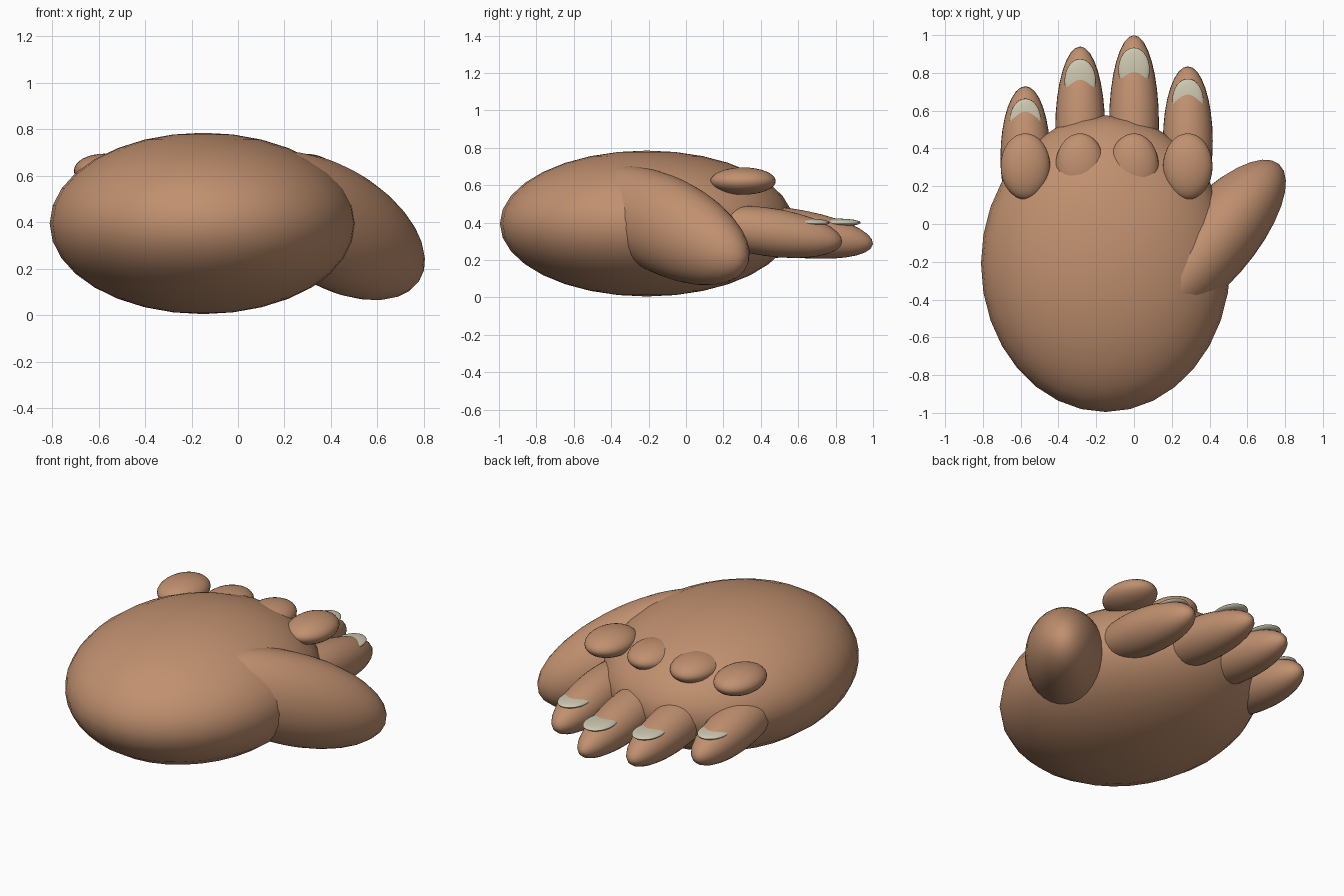
import bpy
from mathutils import Vector

if "Cube" in bpy.data.objects:
    bpy.data.objects.remove(bpy.data.objects["Cube"])


def material(name, color):
    mat = bpy.data.materials.new(name)
    mat.diffuse_color = (*color, 1)
    mat.use_nodes = True
    mat.node_tree.nodes["Principled BSDF"].inputs["Base Color"].default_value = mat.diffuse_color
    return mat


skin = material("skin", (0.53, 0.28, 0.16))
nail_mat = material("nail", (0.62, 0.58, 0.44))


def ellipsoid(name, centre, radii, mat, axis=(0, 1, 0)):
    """Smooth ellipsoid whose local Y radius points along the given axis."""
    bpy.ops.mesh.primitive_uv_sphere_add(segments=32, ring_count=16, location=centre)
    ob = bpy.context.object
    ob.name = name
    ob.rotation_euler = Vector(axis).to_track_quat('Y', 'Z').to_euler()
    ob.scale = radii
    bpy.ops.object.shade_smooth()
    ob.data.materials.append(mat)
    return ob


# Rounded palm and angled thumb
ellipsoid("palm", (-0.15, -0.21, 0.395), (0.66, 0.785, 0.39), skin)
ellipsoid("thumb", (0.40, -0.105, 0.384), (0.222, 0.59, 0.26), skin,
          (0.616, 0.705, -0.349))

# Fingers: name, x, fingertip y, half length
fingers = [("little", -0.575, 0.73, 0.38),
           ("ring", -0.285, 0.94, 0.44),
           ("middle", 0.0, 1.0, 0.47),
           ("index", 0.285, 0.835, 0.40)]
for name, x, tip, half in fingers:
    ellipsoid(name + "_finger", (x, tip - half * 0.991, 0.35), (0.132, half, 0.129),
              skin, (0, 0.99, -0.14))
    # Flat nail near the tip and knuckle pad on the back of the hand
    ellipsoid(name + "_nail", (x, tip - 0.183, 0.40), (0.083, 0.117, 0.021), nail_mat)
    ellipsoid(name + "_knuckle", (x, 0.305, 0.622), (0.131, 0.175, 0.073), skin)
